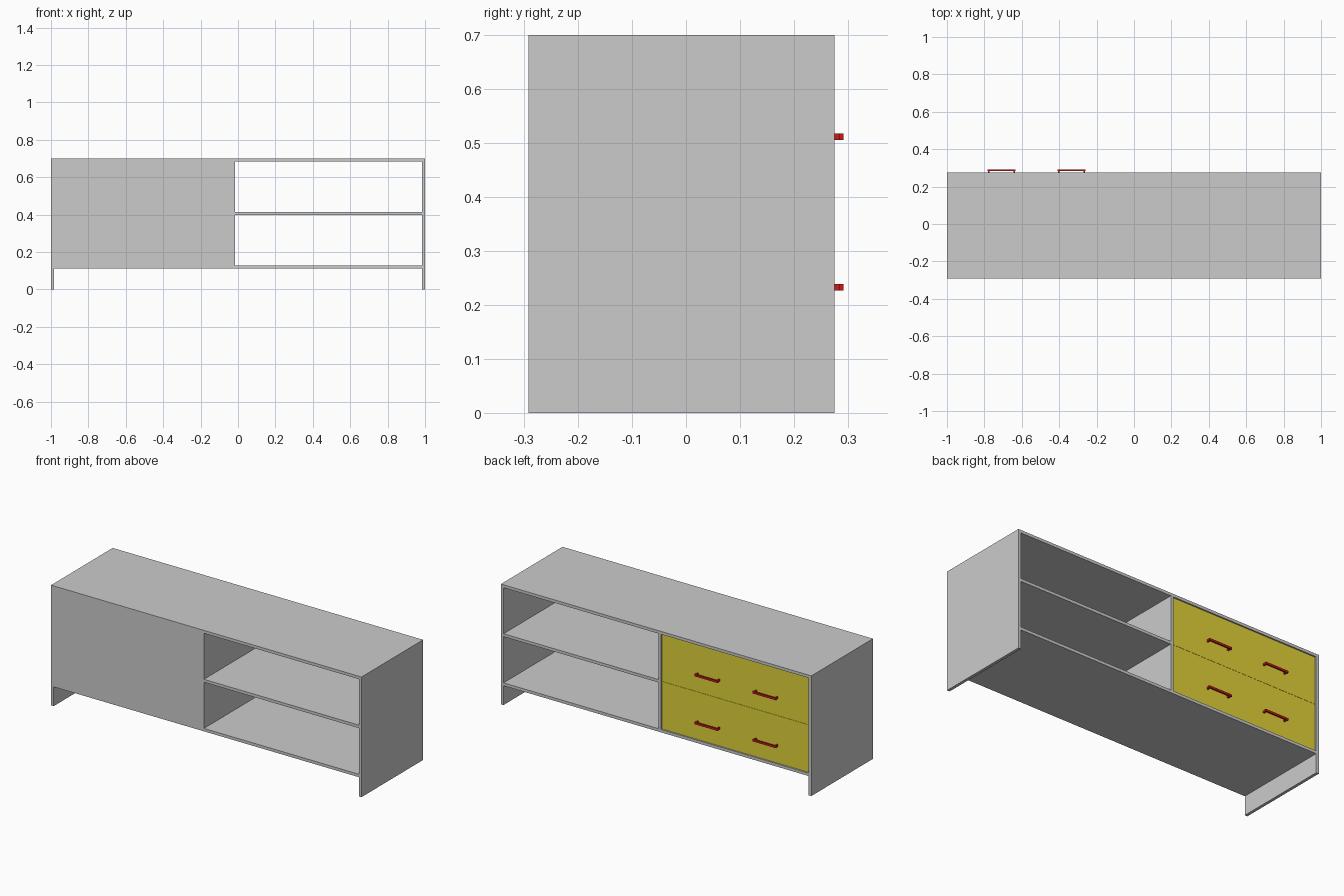
import bpy

if "Cube" in bpy.data.objects:
    bpy.data.objects.remove(bpy.data.objects["Cube"])

T = 0.017                      # board thickness
FRONT, BACK = -0.292, 0.275    # carcass depth limits
TOP, BASE = 0.70, 0.112
DIV = -0.015                   # divider face towards the open shelves


def material(name, color):
    m = bpy.data.materials.new(name)
    m.diffuse_color = color
    m.use_nodes = True
    m.node_tree.nodes["Principled BSDF"].inputs["Base Color"].default_value = m.diffuse_color
    return m


def box(name, x, y, z, mat=None):
    """Box from (min, max) ranges on each axis."""
    bpy.ops.mesh.primitive_cube_add(size=1, location=[sum(r) / 2 for r in (x, y, z)])
    ob = bpy.context.object
    ob.name = name
    ob.scale = [r[1] - r[0] for r in (x, y, z)]
    bpy.ops.object.transform_apply(location=False, rotation=False, scale=True)
    if mat:
        ob.data.materials.append(mat)
    return ob


yellow = material("drawer_yellow", (0.75, 0.65, 0.04, 1))
red = material("handle_red", (0.6, 0.01, 0.01, 1))
depth = (FRONT, BACK)
inner = (-1 + T, 1 - T)

# Carcass: full-height sides, top, bottom, divider
box("left_side", (-1, -1 + T), depth, (0, TOP))
box("right_side", (1 - T, 1), depth, (0, TOP))
box("top_board", inner, depth, (TOP - T, TOP))
box("bottom_board", inner, depth, (BASE, BASE + T))
box("divider", (DIV - T, DIV), depth, (BASE + T, TOP - T))

# Open shelf on the right, closed panel behind the drawers
box("middle_shelf", (DIV, 1 - T), depth, (0.398, 0.415))
box("closing_panel", (-1 + T, DIV - T), (FRONT, FRONT + T), (BASE + T, TOP - T))

# Two drawers, each with two bar handles
face = BACK - 0.008
z0, z1 = BASE + T, TOP - T
mid = (z0 + z1) / 2
for label, zr, hz in (("lower", (z0, mid - 0.0005), 0.233),
                      ("upper", (mid + 0.0005, z1), 0.512)):
    box(label + "_drawer", (-1 + T, DIV - T), (FRONT + T, face), zr, yellow)
    for side, hx in (("left", -0.708), ("right", -0.333)):
        name = f"{label}_{side}_handle"
        hzr = (hz - 0.006, hz + 0.006)
        box(name + "_bar", (hx - 0.075, hx + 0.075), (0.284, 0.292), hzr, red)
        for i, s in enumerate((-1, 1)):
            px = hx + s * 0.068
            box(f"{name}_post_{i}", (px - 0.004, px + 0.004), (face, 0.284), hzr, red)
